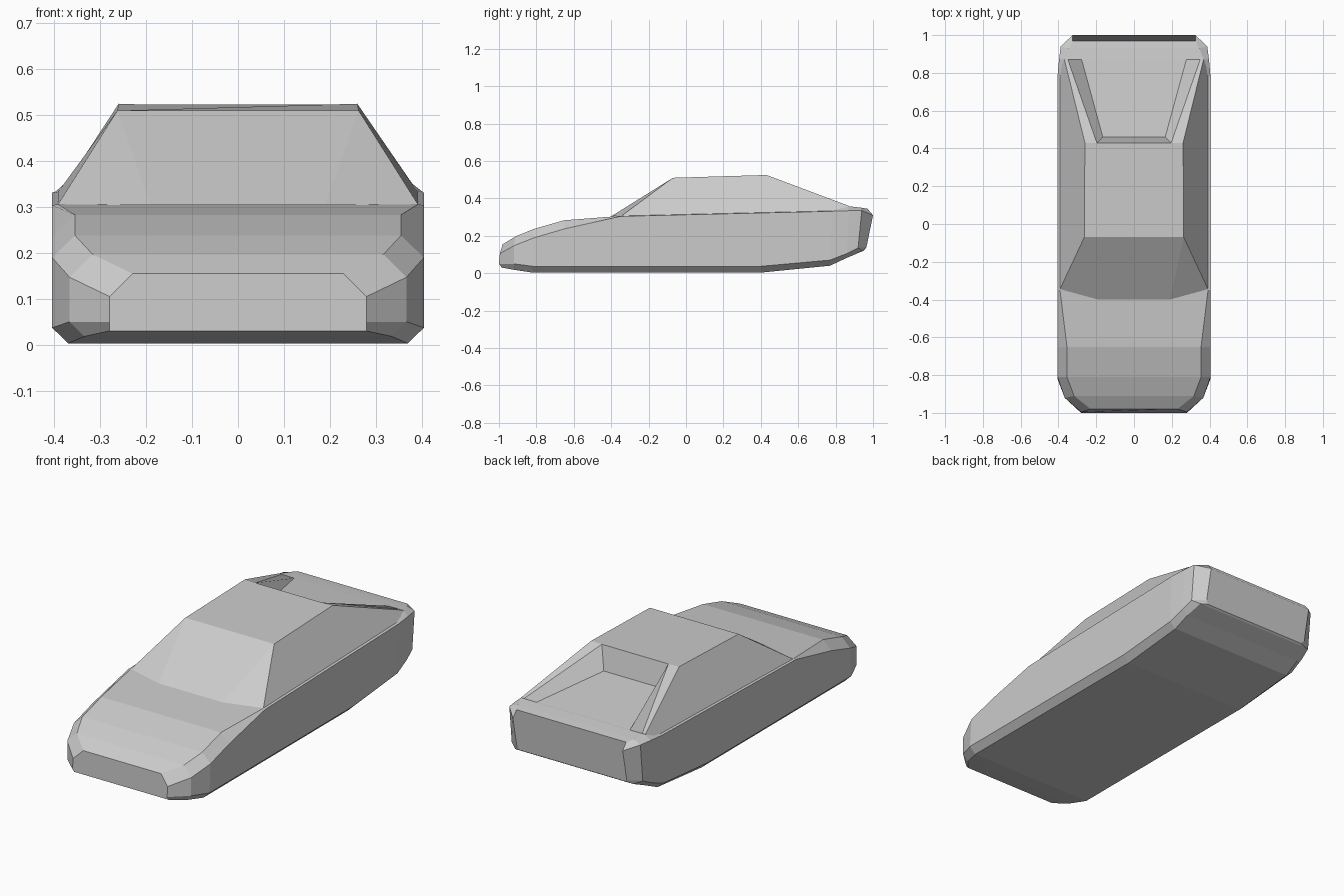
import bpy, bmesh


def make_object(name, verts, faces):
    mesh = bpy.data.meshes.new(name)
    bm = bmesh.new()
    vs = [bm.verts.new(v) for v in verts]
    for f in faces:
        bm.faces.new([vs[i] for i in f])
    bmesh.ops.recalc_face_normals(bm, faces=bm.faces)
    bm.to_mesh(mesh)
    bm.free()
    obj = bpy.data.objects.new(name, mesh)
    bpy.context.collection.objects.link(obj)
    return obj


# Lower body: half sections from nose to tail
# (y of floor, sill, belt, deck | floor x, z | side x, sill z, belt z | deck x, z)
sections = [
    (-.985, -1, -.995, -.98, .28, .03, .28, .05, .105, .23, .155),
    (-.92, -.92, -.92, -.91, .335, .018, .367, .05, .147, .317, .197),
    (-.82, -.82, -.81, -.81, .37, .003, .405, .037, .19, .355, .238),
    (-.65, -.65, -.65, -.65, .37, .003, .405, .037, .237, .355, .283),
    (-.35, -.35, -.35, -.35, .37, .003, .405, .037, .304, .392, .306),
    (.40, .40, .40, .40, .37, .003, .405, .037, .322, .392, .324),
    (.77, .77, .78, .78, .37, .04, .405, .07, .331, .392, .333),
    (.86, .86, .87, .87, .365, .082, .397, .105, .334, .37, .358),
    (.945, .92, .94, .93, .35, .118, .388, .135, .335, .345, .351),
    (.955, .965, 1, .97, .31, .125, .325, .14, .31, .325, .345),
]
body_verts, body_faces = [], []
for yb, ys, yt, yd, bx, bz, sx, sz, tz, dx, dz in sections:
    half = [(bx, yb, bz), (sx, ys, sz), (sx, yt, tz), (dx, yd, dz)]
    body_verts += half + [(-x, y, z) for x, y, z in reversed(half)]
for s in range(len(sections) - 1):
    for k in range(8):
        a, b = s * 8 + k, s * 8 + (k + 1) % 8
        body_faces.append((a, b, b + 8, a + 8))
last = 8 * (len(sections) - 1)
body_faces += [tuple(range(8)), tuple(range(last, last + 8))]
make_object("car_body", body_verts, body_faces)

# Cabin: right half points, mirrored to the left
half = [
    (.19, -.40, .304),   # 0 windscreen base, inner
    (.392, -.345, .306), # 1 windscreen base, corner
    (.263, -.07, .51),   # 2 roof front
    (.26, .43, .525),    # 3 roof rear, outer
    (.197, .43, .523),   # 4 roof rear, inner
    (.392, .86, .333),   # 5 belt rear
    (.368, .87, .36),    # 6 buttress foot, outer
    (.35, .87, .36),     # 7 buttress foot, inner
    (.277, .87, .359),   # 8 recess floor, rear
    (.165, .46, .40),    # 9 recess floor, front
]
n = len(half)
cabin_verts = half + [(-x, y, z) for x, y, z in half]
# windscreen corner, side window, buttress top, buttress inside
side = [(0, 1, 2), (1, 5, 6, 3, 2), (3, 6, 7, 4), (4, 7, 8, 9)]
cabin_faces = side + [tuple(i + n for i in f) for f in side]
# windscreen, roof, rear window, recess floor
cabin_faces += [(0, 2, 2 + n, n), (2, 3, 4, 4 + n, 3 + n, 2 + n),
                (4, 9, 9 + n, 4 + n), (9, 8, 8 + n, 9 + n)]
make_object("cabin", cabin_verts, cabin_faces)
